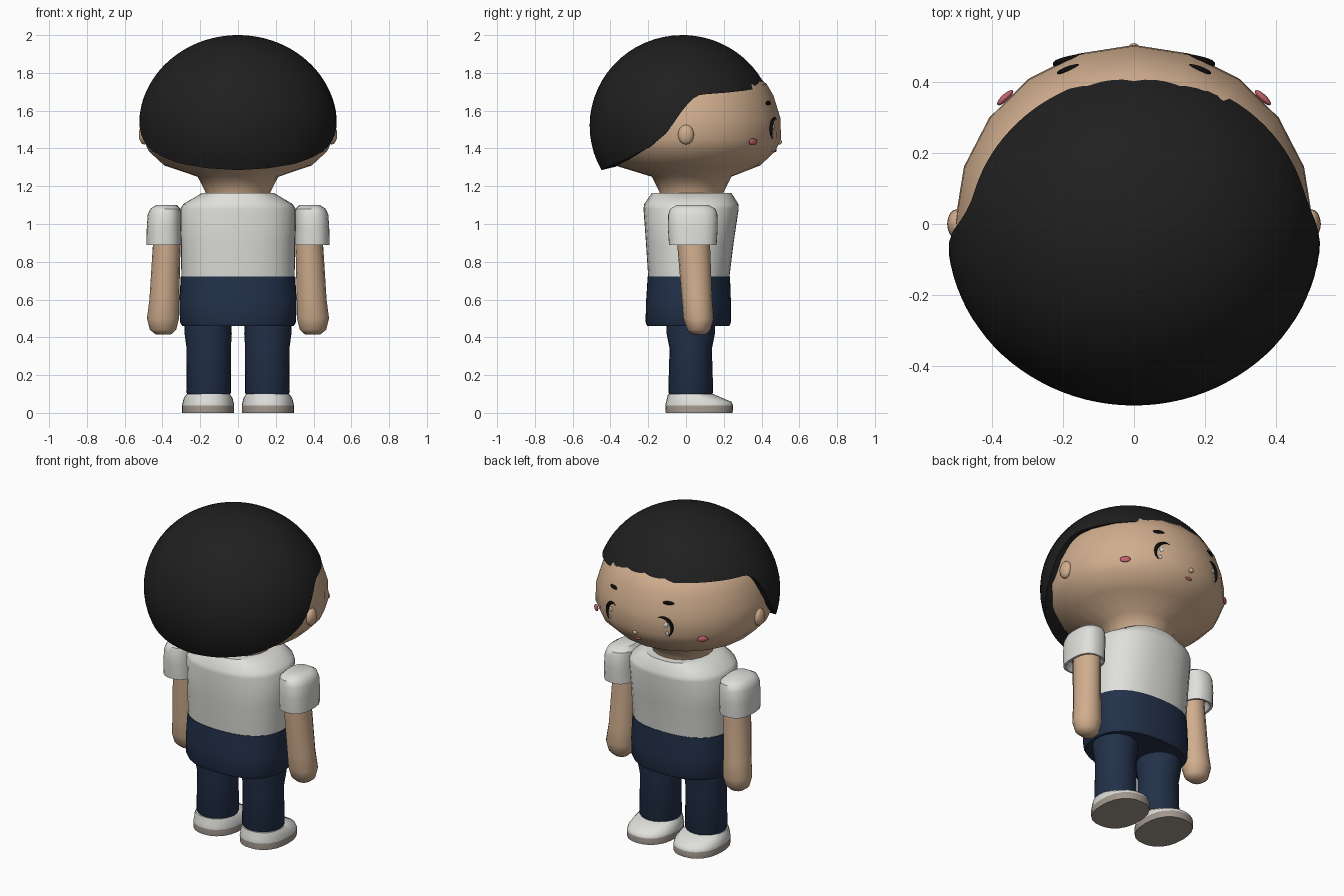
import bpy, bmesh
from math import sin, cos, pi, radians, acos, sqrt
from mathutils import Vector

if "Cube" in bpy.data.objects:
    bpy.data.objects.remove(bpy.data.objects["Cube"])


def material(name, *rgb):
    m = bpy.data.materials.new(name)
    m.use_nodes = True
    m.diffuse_color = (*rgb, 1)
    m.node_tree.nodes["Principled BSDF"].inputs["Base Color"].default_value = (*rgb, 1)
    return m


SKIN = material("skin", 0.63, 0.42, 0.27)
HAIR = material("hair_black", 0.014, 0.014, 0.014)
WHITE = material("cloth_white", 0.74, 0.74, 0.71)
NAVY = material("trouser_navy", 0.016, 0.03, 0.066)
SOLE = material("sole_grey", 0.36, 0.31, 0.27)
PINK = material("blush_pink", 0.52, 0.12, 0.15)
INK = material("eye_black", 0.004, 0.004, 0.004)


def finish(name, bm, mats, angle=40):
    bmesh.ops.recalc_face_normals(bm, faces=bm.faces)
    mesh = bpy.data.meshes.new(name)
    bm.to_mesh(mesh)
    bm.free()
    for m in mats:
        mesh.materials.append(m)
    ob = bpy.data.objects.new(name, mesh)
    bpy.context.collection.objects.link(ob)
    bpy.ops.object.select_all(action="DESELECT")
    ob.select_set(True)
    bpy.context.view_layer.objects.active = ob
    bpy.ops.object.shade_smooth_by_angle(angle=radians(angle))
    return ob


def skin_rings(bm, rings):
    """Bridge consecutive closed rings of vertices with quads."""
    n = len(rings[0])
    for a, b in zip(rings, rings[1:]):
        for i in range(n):
            j = (i + 1) % n
            bm.faces.new((a[i], a[j], b[j], b[i]))


def loft(name, sections, mats, sides=24, power=2.0, angle=40, rule=None):
    """Stack oval sections given as (z, centre x, centre y, radius x, radius y)."""
    bm = bmesh.new()
    rings = []
    for z, cx, cy, rx, ry in sections:
        ring = []
        for i in range(sides):
            c, s = cos(2 * pi * i / sides), sin(2 * pi * i / sides)
            k = (abs(c) ** power + abs(s) ** power) ** (-1 / power)
            ring.append(bm.verts.new((cx + rx * k * c, cy + ry * k * s, z)))
        rings.append(ring)
    skin_rings(bm, rings)
    bm.faces.new(rings[0])
    bm.faces.new(rings[-1])
    if rule:
        for f in bm.faces:
            f.material_index = rule(f.calc_center_median())
    return finish(name, bm, mats, angle)


def blob(name, centre, size, mat, turn=0.0):
    bm = bmesh.new()
    bmesh.ops.create_uvsphere(bm, u_segments=16, v_segments=10, radius=1)
    ob = finish(name, bm, [mat], 60)
    ob.location, ob.scale, ob.rotation_euler.z = centre, size, turn
    return ob


def interpolate(table, x):
    for (a, p), (b, q) in zip(table, table[1:]):
        if x <= b:
            return p + (q - p) * (x - a) / (b - a)
    return table[-1][1]


# Head and neck: (height, radius)
HEAD = [(1.14, 0.165), (1.17, 0.17), (1.25, 0.21), (1.31, 0.385), (1.385, 0.465),
        (1.45, 0.495), (1.56, 0.492), (1.68, 0.455), (1.74, 0.42), (1.85, 0.3), (1.92, 0.12)]
loft("head", [(z, 0, 0.03 if z < 1.3 else 0.008, r * 1.015, r) for z, r in HEAD],
     [SKIN], sides=20, angle=75)


def on_face(x, z, lift=0.0):
    r = interpolate(HEAD, z) + lift
    return Vector((x, 0.005 + sqrt(r * r - (x / 1.015) ** 2), z))


# Hair: dome whose lower edge height follows the angle from the face
EDGE = [(0, 1.73), (30, 1.715), (60, 1.695), (78, 1.685), (84, 1.66), (90, 1.60), (100, 1.48),
        (106, 1.44), (113, 1.40), (126, 1.355), (140, 1.32), (160, 1.295), (180, 1.285)]
N, STEPS = 96, 20
bm = bmesh.new()
rings = [[] for _ in range(STEPS + 1)]
for i in range(N):
    a = 2 * pi * i / N
    deg = 360 * i / N
    edge = interpolate(EDGE, min(deg, 360 - deg))
    if deg > 180:  # fringe is swept higher on this side
        edge += 0.06 * max(0, sin(a * -1)) * min(1, max(0, (deg - 262) / 12))
    tmax = acos((edge - 1.52) / 0.48)
    for k in range(STEPS):
        t = tmax * (k + 1) / STEPS
        rings[k].append(bm.verts.new((0.525 * sin(t) * sin(a), -0.02 + 0.49 * sin(t) * cos(a),
                                      1.52 + 0.48 * cos(t))))
    x, y, z = rings[STEPS - 1][-1].co
    rings[STEPS].append(bm.verts.new((x * 0.82, y * 0.82, z + 0.02)))
crown = bm.verts.new((0, -0.02, 2.0))
for i in range(N):
    bm.faces.new((crown, rings[0][i], rings[0][(i + 1) % N]))
skin_rings(bm, rings)
finish("hair", bm, [HAIR], 50)

# Torso clothes
loft("shirt", [(0.70, 0, 0.015, 0.298, 0.213), (0.72, 0, 0.015, 0.3, 0.215),
               (0.90, 0, 0.02, 0.302, 0.232), (1.08, 0, 0.027, 0.305, 0.252),
               (1.105, 0, 0.028, 0.29, 0.25), (1.165, 0, 0.03, 0.19, 0.21)],
     [WHITE], sides=32, power=2.4)
loft("trouser_top", [(0.46, 0, 0.012, 0.295, 0.218), (0.48, 0, 0.012, 0.307, 0.226),
                     (0.58, 0, 0.013, 0.311, 0.225), (0.722, 0, 0.015, 0.303, 0.218)],
     [NAVY], sides=32, power=2.4)

for side, label in ((1, "left"), (-1, "right")):
    # Limbs
    loft(label + "_trouser_leg",
         [(z, side * cx, 0.025, rx, ry) for z, cx, rx, ry in
          ((0.095, 0.155, 0.112, 0.112), (0.11, 0.155, 0.119, 0.119), (0.34, 0.155, 0.117, 0.112),
           (0.42, 0.158, 0.125, 0.128), (0.50, 0.16, 0.125, 0.13))], [NAVY])
    loft(label + "_shoe",
         [(z, side * 0.158, cy, rx, ry) for z, cy, rx, ry in
          ((0, 0.07, 0.138, 0.177), (0.04, 0.07, 0.138, 0.18), (0.06, 0.067, 0.134, 0.172),
           (0.08, 0.045, 0.128, 0.145), (0.1, 0.025, 0.115, 0.12))],
         [WHITE, SOLE], power=2.3, rule=lambda c: 1 if c.z < 0.039 else 0)
    loft(label + "_arm",
         [(z, side * cx, cy, rx, ry) for z, cx, cy, rx, ry in
          ((0.415, 0.395, 0.068, 0.04, 0.035), (0.44, 0.397, 0.067, 0.07, 0.062),
           (0.50, 0.397, 0.066, 0.085, 0.08), (0.60, 0.39, 0.058, 0.079, 0.08),
           (0.90, 0.377, 0.04, 0.073, 0.087), (1.0, 0.375, 0.037, 0.07, 0.085))],
         [SKIN], sides=16, angle=60)
    loft(label + "_sleeve",
         [(z, side * cx, 0.036, rx, ry) for z, cx, rx, ry in
          ((0.93, 0.385, 0.065, 0.09), (0.89, 0.39, 0.08, 0.115), (0.89, 0.393, 0.092, 0.126),
           (0.98, 0.393, 0.09, 0.132), (1.05, 0.39, 0.088, 0.13), (1.08, 0.385, 0.08, 0.12),
           (1.1, 0.38, 0.055, 0.085))], [WHITE], power=2.6)

    # Face details
    blob(label + "_ear", (side * 0.497, 0, 1.473), (0.028, 0.042, 0.052), SKIN)
    blob(label + "_cheek", (side * 0.362, 0.355, 1.435), (0.03, 0.01, 0.018), PINK, side * -0.75)
    blob(label + "_eyebrow", on_face(side * 0.185, 1.64), (0.034, 0.008, 0.011), INK, side * -0.35)
    for dx, z, r in ((0.022, 1.515, 0.012), (0.03, 1.465, 0.009)):
        blob(label + "_eye_glint", on_face(side * (0.165 + dx), z), (r, 0.005, r * 1.2),
             WHITE, side * -0.35)

    # Eye: thin crescent from the inner top round the outer side
    curve = bpy.data.curves.new(label + "_eye", "CURVE")
    curve.dimensions = "3D"
    curve.bevel_depth, curve.bevel_resolution = 0.009, 2
    spline = curve.splines.new("POLY")
    count = 17
    spline.points.add(count - 1)
    for i, p in enumerate(spline.points):
        a = radians(115 - 160 * i / (count - 1))
        x, z = 0.165 + 0.055 * cos(a), 1.495 + 0.065 * sin(a)
        p.co = (*on_face(side * x, z, 0.001), 1)
        p.radius = 0.15 + sin(pi * i / (count - 1))
    curve.materials.append(INK)
    bpy.context.collection.objects.link(bpy.data.objects.new(label + "_eye", curve))

blob("nose", on_face(0, 1.435, 0.002), (0.015, 0.013, 0.014), SKIN)
blob("mouth", on_face(0, 1.39, 0.001), (0.024, 0.007, 0.008), PINK)
